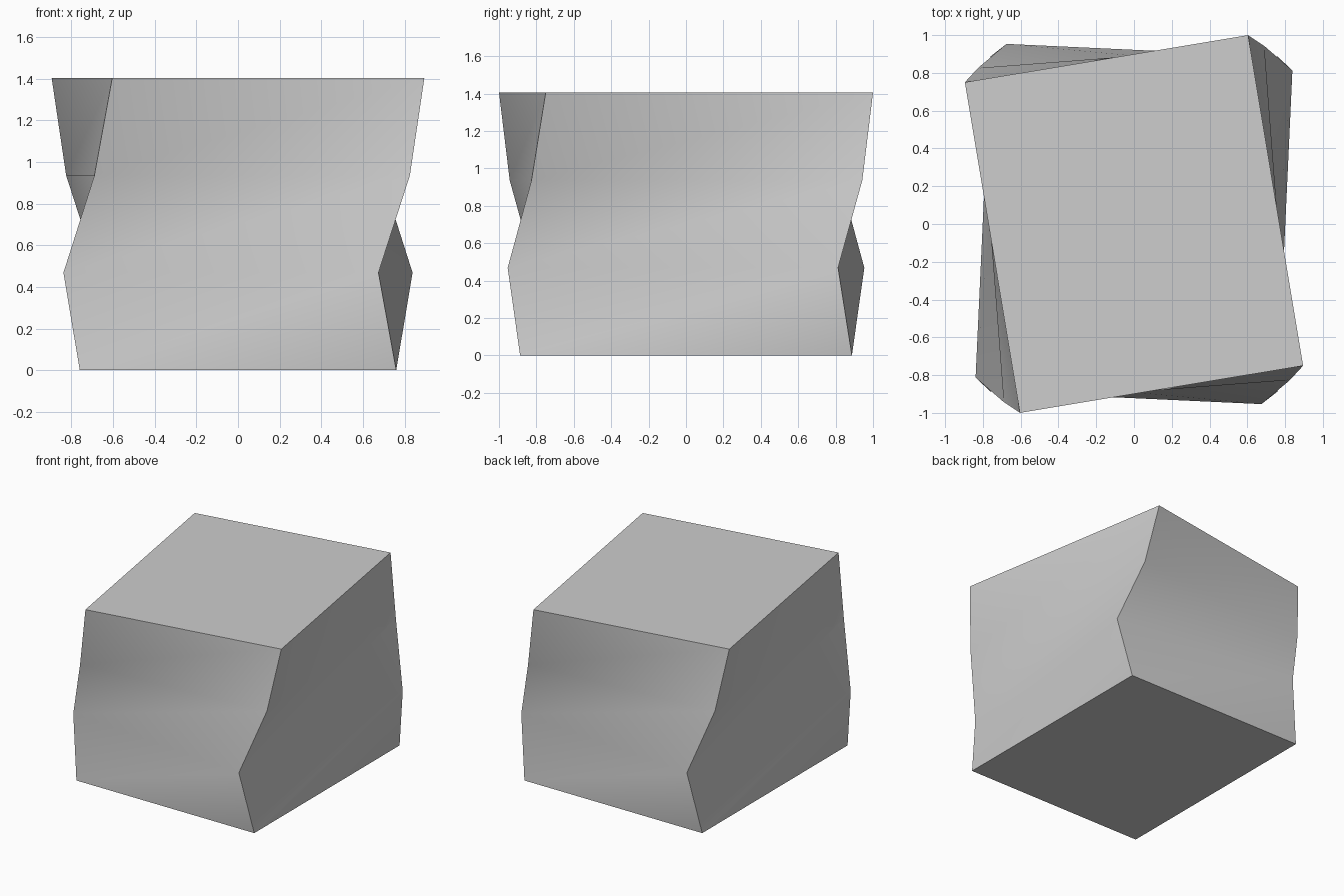
import bpy
import bmesh
from math import radians
from mathutils import Matrix, Vector

default = bpy.data.objects.get("Cube")
if default:
    bpy.data.objects.remove(default, do_unlink=True)

WIDTH, DEPTH, HEIGHT = 1.52, 1.774, 1.405
TWISTS = (0, -5.3, 4.4, 9.45)  # degrees at each level, bottom to top

# Plain grey material
grey = bpy.data.materials.new("mid_grey")
grey.use_nodes = True
grey.diffuse_color = (0.61, 0.61, 0.61, 1)
grey.node_tree.nodes["Principled BSDF"].inputs["Base Color"].default_value = grey.diffuse_color

# Four rectangular levels, each turned about the vertical axis
bm = bmesh.new()
rings = []
for level, twist in enumerate(TWISTS):
    turn = Matrix.Rotation(radians(twist), 3, "Z")
    z = HEIGHT * level / (len(TWISTS) - 1)
    rings.append([
        bm.verts.new(turn @ Vector((sx * WIDTH / 2, sy * DEPTH / 2, z)))
        for sx, sy in ((-1, -1), (1, -1), (1, 1), (-1, 1))
    ])

# Side bands, every panel split along the same diagonal
for low, high in zip(rings, rings[1:]):
    for i in range(4):
        j = (i + 1) % 4
        bm.faces.new((low[i], low[j], high[j]))
        bm.faces.new((low[i], high[j], high[i]))

# Flat bottom and top
bm.faces.new(reversed(rings[0]))
bm.faces.new(rings[-1])

mesh = bpy.data.meshes.new("twisted_block")
bm.to_mesh(mesh)
bm.free()
mesh.materials.append(grey)
block = bpy.data.objects.new("twisted_block", mesh)
bpy.context.collection.objects.link(block)

# Smooth bands, sharp corners
bpy.ops.object.select_all(action="DESELECT")
block.select_set(True)
bpy.context.view_layer.objects.active = block
bpy.ops.object.shade_smooth_by_angle(angle=radians(45))
